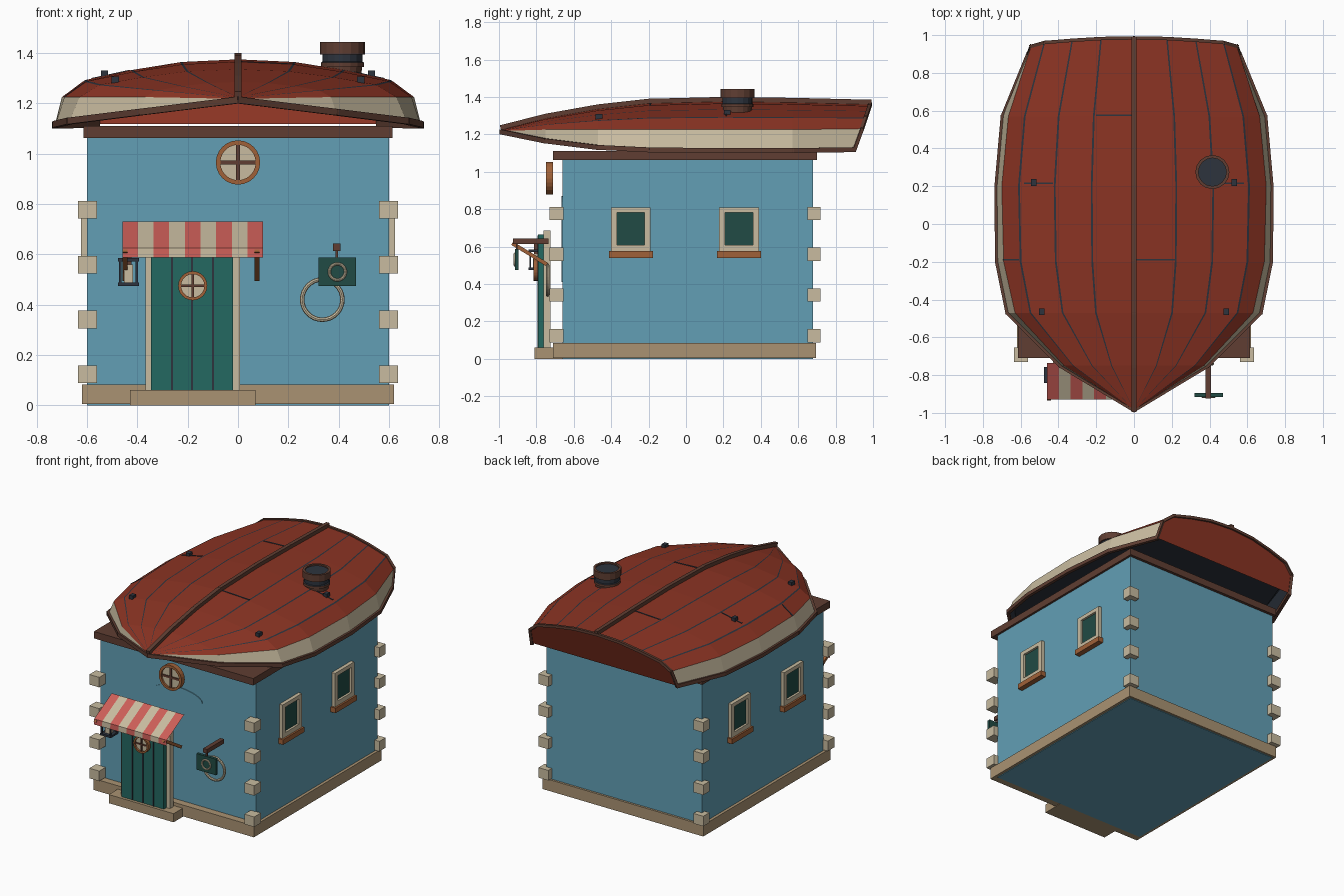
import bpy, bmesh, math
from mathutils import Vector, Matrix

if "Cube" in bpy.data.objects:
    bpy.data.objects.remove(bpy.data.objects["Cube"])


def material(name, r, g, b):
    m = bpy.data.materials.new(name)
    m.use_nodes = True
    m.diffuse_color = (r, g, b, 1)
    m.node_tree.nodes["Principled BSDF"].inputs["Base Color"].default_value = (r, g, b, 1)
    return m


blue = material("wall blue", .122, .345, .46)
tan = material("stone tan", .40, .29, .17)
cream = material("cream", .58, .50, .35)
red = material("hull red", .26, .034, .017)
brown = material("dark wood", .115, .048, .032)
orange = material("light wood", .35, .12, .04)
glass = material("dark green", .015, .07, .058)
green = material("door green", .017, .14, .12)
slate = material("slate", .026, .034, .048)
pink = material("awning red", .61, .114, .098)


def part(name, bm, *mats, fix=True):
    if fix:
        bmesh.ops.recalc_face_normals(bm, faces=bm.faces)
    me = bpy.data.meshes.new(name)
    bm.to_mesh(me)
    bm.free()
    for m in mats:
        me.materials.append(m)
    ob = bpy.data.objects.new(name, me)
    bpy.context.collection.objects.link(ob)
    return ob


def add_box(bm, x, y, z):
    size = (x[1] - x[0], y[1] - y[0], z[1] - z[0])
    mid = Vector((x[0] + x[1], y[0] + y[1], z[0] + z[1])) / 2
    bmesh.ops.create_cube(bm, size=1, matrix=Matrix.Translation(mid) @ Matrix.Diagonal((*size, 1)))


def box(name, mat, *spans):
    bm = bmesh.new()
    for i in range(0, len(spans), 3):
        add_box(bm, *spans[i:i + 3])
    return part(name, bm, mat)


def beams(name, mat, points, width, height):
    bm = bmesh.new()
    for a, b in zip(points, points[1:]):
        a, b = Vector(a), Vector(b)
        rot = (b - a).to_track_quat('Y', 'Z').to_matrix().to_4x4()
        size = Matrix.Diagonal((width, (b - a).length + width * .5, height, 1))
        bmesh.ops.create_cube(bm, size=1, matrix=Matrix.Translation((a + b) / 2) @ rot @ size)
    return part(name, bm, mat)


def lathe(name, mats, profile, centre, facing_front=False, sides=24, closed=False):
    """Spin (radius, height, material index) around an axis."""
    bm = bmesh.new()
    rings = []
    for r, h, _ in profile:
        ring = []
        for i in range(sides):
            a = math.tau * i / sides
            p = (r * math.cos(a), -h, r * math.sin(a)) if facing_front else (r * math.cos(a), r * math.sin(a), h)
            ring.append(bm.verts.new(Vector(centre) + Vector(p)))
        rings.append(ring)
    for k in range(len(rings) if closed else len(rings) - 1):
        a, b = rings[k], rings[(k + 1) % len(rings)]
        for i in range(sides):
            j = (i + 1) % sides
            bm.faces.new((a[i], a[j], b[j], b[i])).material_index = profile[k][2]
    if not closed:
        bm.faces.new(rings[0]).material_index = profile[0][2]
        bm.faces.new(rings[-1]).material_index = profile[-1][2]
    return part(name, bm, *mats)


def porthole(name, centre, r):
    x, y, z = centre
    lathe(name + "_ring", [orange], [(r, -.018, 0), (r, .018, 0), (r * .8, .018, 0), (r * .8, -.018, 0)],
          centre, True, closed=True)
    lathe(name + "_pane", [cream], [(r * .85, -.008, 0), (r * .85, .006, 0)], centre, True)
    t = r * .08
    box(name + "_bars", brown, (x - t, x + t), (y - .014, y), (z - r * .82, z + r * .82),
        (x - r * .82, x + r * .82), (y - .013, y), (z - t, z + t))


# Building shell
box("walls", blue, (-.6, .6), (-.66, .68), (0, 1.07))
box("foundation", tan, (-.62, .62), (-.71, .695), (.004, .083))
box("cornice", brown, (-.615, .615), (-.71, .7), (1.062, 1.11))
box("door_step", tan, (-.43, .07), (-.81, -.66), (0, .06))
spans = []
for sx in (-1, 1):
    for y in ((-.73, -.655), (.65, .718)):
        for i in range(4):
            z = .088 + .218 * i
            spans += [sorted((sx * .56, sx * .636)), y, (z, z + .07)]
box("corner_stones", cream, *spans)

# Raised arch on the front wall
bm = bmesh.new()
outline = [(-.19, .41), (.19, .41)]
outline += [(.19 * math.cos(math.pi * i / 12), .805 + .065 * math.sin(math.pi * i / 12)) for i in range(13)]
face = bm.faces.new([bm.verts.new((x, -.665, z)) for x, z in outline])
ext = bmesh.ops.extrude_face_region(bm, geom=[face])["geom"]
bmesh.ops.translate(bm, vec=(0, .006, 0), verts=[v for v in ext if isinstance(v, bmesh.types.BMVert)])
part("wall_arch", bm, blue)

# Side windows
for sx, side in ((-1, "right"), (1, "left")):
    def out(a, b):
        return sorted((sx * a, sx * b))
    for yc, place in ((-.295, "front"), (.283, "rear")):
        tag = f"{side}_{place}_window"
        box(tag + "_frame", cream,
            out(.59, .625), (yc - .106, yc - .074), (.575, .81), out(.59, .625), (yc + .074, yc + .106), (.575, .81),
            out(.59, .625), (yc - .076, yc + .076), (.575, .607), out(.59, .625), (yc - .076, yc + .076), (.783, .81))
        box(tag + "_pane", glass, out(.59, .61), (yc - .08, yc + .08), (.6, .79))
        box(tag + "_sill", orange, out(.59, .637), (yc - .118, yc + .118), (.54, .575))

# Door
box("door", green, (-.345, -.02), (-.79, -.755), (.06, .665))
box("door_grooves", slate, *[s for x in (-.263, -.182, -.1)
                            for s in ((x - .004, x + .004), (-.793, -.788), (.06, .66))])
box("door_frame", cream, (-.368, -.342), (-.762, -.725), (.06, .685),
    (-.02, .008), (-.762, -.725), (.06, .685), (-.368, .008), (-.762, -.725), (.66, .685))
porthole("door_porthole", (-.18, -.798, .475), .058)
porthole("upper_porthole", (0, -.73, .965), .088)

# Striped awning, a thin cloth sheet
bm = bmesh.new()
step = .56 / 9
for i in range(9):
    x = -.46 + i * step
    rows = [[bm.verts.new((px, y, z)) for px in (x, x + step)]
            for y, z in ((-.735, .73), (-.928, .625), (-.93, .587))]
    for a, b in zip(rows, rows[1:]):
        bm.faces.new((a[0], b[0], b[1], a[1])).material_index = i % 2
part("awning", bm, pink, cream, fix=False)
for x, tag in ((-.45, "right"), (.076, "left")):
    beams(tag + "_awning_brace", orange, [(x, -.745, .505), (x, -.925, .615)], .02, .02)

# Lantern
lx, ly = -.435, -.8
posts = [s for a in (-1, 1) for b in (-1, 1) for s in
         (sorted((lx + a * .028, lx + a * .038)), sorted((ly + b * .028, ly + b * .038)), (.48, .58))]
box("lantern_cage", slate, (lx - .042, lx + .042), (ly - .042, ly + .042), (.475, .488),
    (lx - .042, lx + .042), (ly - .042, ly + .042), (.572, .585), *posts)
box("lantern_glass", cream, (lx - .018, lx + .018), (ly - .018, ly + .018), (.485, .56))
box("lantern_hanger", brown, (lx - .012, lx + .012), (ly - .012, ly + .012), (.54, .62))

# Hanging sign and life ring
box("sign_arm", brown, (.378, .408), (-.925, -.735), (.613, .642))
box("sign_board", glass, (.32, .47), (-.915, -.895), (.475, .587))
box("sign_hooks", brown, (.388, .398), (-.91, -.9), (.58, .615))


def hoop(name, centre, r, w):
    lathe(name, [cream], [(r + w * math.cos(a), w * math.sin(a), 0)
                          for a in (math.tau * i / 8 for i in range(8))], centre, True, 32, True)


hoop("sign_ring", (.395, -.915, .53), .032, .006)
hoop("life_ring", (.335, -.74, .42), .08, .009)

# Upturned boat roof: y, chine half width, rim half width, rim z, chine z, ridge z
SECTIONS = [(-.985, 0, 0, 1.213, 1.218, 1.225), (-.75, .37, .39, 1.165, 1.225, 1.285),
            (-.47, .63, .67, 1.13, 1.225, 1.335), (-.2, .69, .725, 1.117, 1.225, 1.365),
            (.2, .7, .728, 1.113, 1.225, 1.375), (.57, .665, .695, 1.113, 1.225, 1.37),
            (.9, .545, .56, 1.118, 1.23, 1.36)]
SHAPE = [(0, 0), (.32, .07), (.6, .28), (.87, .55), (1, 1)]


def hull_point(s, f):
    t = abs(f)
    for (f0, g0), (f1, g1) in zip(SHAPE, SHAPE[1:]):
        if t <= f1:
            g = g0 + (g1 - g0) * (t - f0) / (f1 - f0)
            break
    z = s[5] - (s[5] - s[4]) * g
    lean = (z - 1.11) * .34 if s[0] >= .9 else 0
    return Vector((f * s[1], s[0] + lean, z))


def rim_point(s, side):
    return Vector((side * s[2], s[0], s[3]))


def hull_at(x, y):
    for a, b in zip(SECTIONS, SECTIONS[1:]):
        if a[0] <= y <= b[0]:
            t = (y - a[0]) / (b[0] - a[0])
            s = [p + (q - p) * t for p, q in zip(a, b)]
            return hull_point(s, x / s[1])


# Planks, with narrow dark seams between them
d = .007
half = [.32 - d, .32 + d, .6 - d, .6 + d, .87 - d, .87 + d, 1]
fs = [-f for f in reversed(half)] + [0] + half
bm = bmesh.new()
rows = [[bm.verts.new(p) for p in [rim_point(s, -1)] + [hull_point(s, f) for f in fs] + [rim_point(s, 1)]]
        for s in SECTIONS]
for a, b in zip(rows, rows[1:]):
    for i in range(len(a) - 1):
        face = bm.faces.new((a[i], a[i + 1], b[i + 1], b[i]))
        if i in (0, len(a) - 2):
            face.material_index = 1
        elif abs(fs[i] - fs[i - 1]) < .02:
            face.material_index = 2
bmesh.ops.remove_doubles(bm, verts=bm.verts, dist=.0001)
hull = part("boat_hull", bm, red, cream, slate)
mod = hull.modifiers.new("thickness", 'SOLIDIFY')
mod.thickness = .008
mod.material_offset = 2

# Transom, inner deck, rims and keel
stern = SECTIONS[-1]
arc = [rim_point(stern, -1)] + [hull_point(stern, f) for f in fs] + [rim_point(stern, 1)]
bm = bmesh.new()
bm.faces.new([bm.verts.new(p) for p in arc])
part("transom", bm, red)
bm = bmesh.new()
deck = [(s[1] * .98, s[0], 1.217) for s in SECTIONS]
bm.faces.new([bm.verts.new(p) for p in deck + [(-x, y, z) for x, y, z in reversed(deck[1:])]])
part("inner_deck", bm, slate)
for side, tag in ((-1, "right"), (1, "left")):
    beams(tag + "_rim", brown, [rim_point(s, side) for s in SECTIONS], .022, .026)
beams("stern_rim", brown, arc, .018, .018)
beams("keel", brown, [hull_point(s, 0) + Vector((0, 0, .008)) for s in SECTIONS], .026, .034)

# Plank joints and cleats
for x0, x1, y in ((-.2, -.01, .575), (.01, .22, -.19), (-.69, -.61, -.19), (-.58, -.43, .215), (.43, .58, .215)):
    beams("plank_joint", slate, [hull_at(x0, y), hull_at(x1, y)], .008, .006)
for x, y in ((.53, .22), (.488, -.465)):
    for sx in (-1, 1):
        p = hull_at(sx * x, y)
        box("cleat", slate, (p.x - .014, p.x + .014), (y - .018, y + .018), (p.z - .01, p.z + .022))

# Barrel chimney
lathe("chimney", [brown, slate],
      [(.074, 1.29, 0), (.078, 1.345, 0), (.086, 1.345, 0), (.086, 1.362, 1), (.08, 1.366, 1),
       (.08, 1.395, 0), (.09, 1.395, 0), (.09, 1.443, 0), (.074, 1.443, 0), (.074, 1.434, 1)],
      (.415, .275, 0), sides=16)
